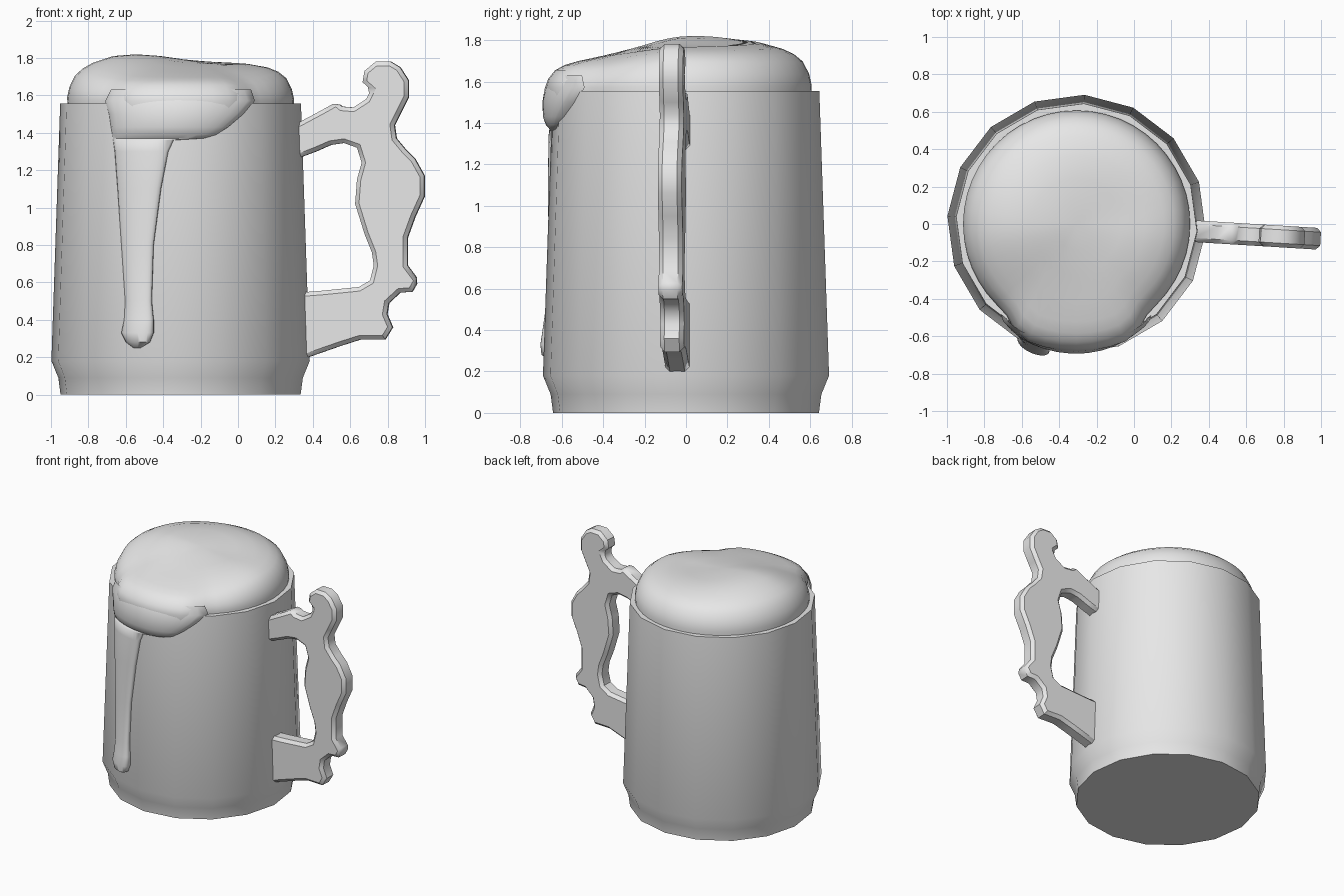
import bpy, bmesh
from math import sin, cos, pi, radians, sqrt, exp

cube = bpy.data.objects.get("Cube")
if cube:
    bpy.data.objects.remove(cube, do_unlink=True)

CX = -0.307              # mug axis
TWIST = radians(-3.5)    # small turn of the whole mug

grey = bpy.data.materials.new("plain_grey")
grey.use_nodes = True
grey.diffuse_color = (0.8, 0.8, 0.8, 1)
grey.node_tree.nodes["Principled BSDF"].inputs["Base Color"].default_value = (0.8, 0.8, 0.8, 1)


def finish(name, bm, angle, bevel=0):
    """Turn a bmesh into a shaded object, with an optional chamfer."""
    mesh = bpy.data.meshes.new(name)
    bm.to_mesh(mesh)
    bm.free()
    obj = bpy.data.objects.new(name, mesh)
    bpy.context.collection.objects.link(obj)
    mesh.materials.append(grey)
    bpy.ops.object.select_all(action='DESELECT')
    obj.select_set(True)
    bpy.context.view_layer.objects.active = obj
    if bevel:
        mod = obj.modifiers.new("chamfer", 'BEVEL')
        mod.width = bevel
        mod.segments = 1
        mod.limit_method = 'ANGLE'
        mod.angle_limit = radians(60)
        bpy.ops.object.modifier_apply(modifier=mod.name)
    bpy.ops.object.shade_smooth_by_angle(angle=radians(angle))
    return obj


def skin(rows, closed):
    """Join rows of points, listed top to bottom, with quads."""
    bm = bmesh.new()
    grid = [[bm.verts.new(p) for p in row] for row in rows]
    n = len(rows[0])
    for a, b in zip(grid, grid[1:]):
        for j in range(n if closed else n - 1):
            k = (j + 1) % n
            bm.faces.new((a[j], b[j], b[k], a[k]))
    bmesh.ops.remove_doubles(bm, verts=bm.verts, dist=0.0001)
    return bm


# Mug: sixteen-sided lathe, from the inner floor over the rim to the base
profile = [(0, 0.1), (0.6, 0.1), (0.603, 1.555), (0.645, 1.555),
           (0.692, 0.18), (0.655, 0.09), (0.643, 0), (0, 0)]
SIDES = 16
rings = []
for r, z in profile:
    angles = [TWIST + 2 * pi * j / SIDES for j in range(SIDES)]
    rings.append([(CX + r * cos(a), r * sin(a), z) for a in angles])
finish("mug_body", skin(rings, True), 24)


# Foam head: lumpy dome, pushed out over the rim at the front
def foam_point(t, h, a):
    over = min(1, max(0, (-sin(a) - 0.78) / 0.12))
    r = t * (0.607 + 0.073 * over)
    x, y = CX + r * cos(a), r * sin(a)
    front = min(1, max(0, -y / 0.5))
    h *= 1 - 0.28 * front * front * (3 - 2 * front)
    h += 0.035 * exp(-((x + 0.55) ** 2 + (y - 0.05) ** 2) / 0.09)
    h -= 0.02 * exp(-((x + 0.1) ** 2 + y * y) / 0.06)
    return x, y, 1.55 + h


dome = [(0, 0.235), (0.2, 0.235), (0.4, 0.235), (0.6, 0.23), (0.77, 0.205),
        (0.86, 0.18), (0.93, 0.145), (0.98, 0.085), (1, 0.03), (0.99, -0.04)]
SEG = 48
rings = [[foam_point(t, h, 2 * pi * j / SEG) for j in range(SEG)] for t, h in dome]
finish("foam_head", skin(rings, True), 50)

# Foam spill: rows of height, left edge, right edge and bulge
spill = [(1.63, -0.68, 0.07, 0.01), (1.57, -0.71, 0.09, 0.04), (1.5, -0.69, 0.03, 0.05),
         (1.43, -0.68, -0.05, 0.045), (1.39, -0.673, -0.11, 0.03), (1.37, -0.67, -0.18, 0.012),
         (1.36, -0.668, -0.34, 0.025), (1.3, -0.66, -0.37, 0.03), (1.1, -0.645, -0.41, 0.03),
         (0.8, -0.625, -0.45, 0.025), (0.5, -0.605, -0.46, 0.03), (0.4, -0.61, -0.45, 0.04),
         (0.33, -0.625, -0.45, 0.05), (0.28, -0.6, -0.47, 0.045), (0.25, -0.56, -0.52, 0)]
COLS = 14
rows = []
for z, left, right, bulge in spill:
    wall = 0.645 + 0.034 * (1.555 - z)
    row = []
    for j in range(COLS + 1):
        u = j / COLS
        x = left + (right - left) * (1 - cos(pi * u)) / 2
        swell = sqrt(max(0, sin(pi * u)))
        depth = sqrt(wall * wall - (x - CX) ** 2) - 0.018 + (bulge + 0.015) * swell
        row.append((x, -depth, z))
    rows.append(row)
finish("foam_spill", skin(rows, False), 50)

# Handle: carved outline with thickness and chamfered edges
outline = [(.3, 1.44), (.45, 1.52), (.53, 1.565), (.56, 1.54), (.62, 1.535), (.69, 1.58),
           (.715, 1.63), (.67, 1.67), (.68, 1.73), (.74, 1.78), (.82, 1.78), (.87, 1.75),
           (.915, 1.68), (.915, 1.59), (.87, 1.5), (.84, 1.44), (.85, 1.37), (.9, 1.31),
           (.95, 1.26), (1, 1.17), (1, 1.06), (.95, .95), (.91, .84), (.91, .69),
           (.97, .61), (.935, .55), (.87, .545), (.81, .49), (.8, .43), (.83, .36),
           (.79, .295), (.66, .295), (.55, .26), (.32, .18),
           (.32, .545), (.45, .555), (.65, .575), (.71, .61), (.73, .69), (.72, .76),
           (.68, .86), (.63, 1.02), (.64, 1.15), (.665, 1.24), (.64, 1.32), (.57, 1.345),
           (.5, 1.335), (.42, 1.3), (.3, 1.255)]
HALF = 0.058
bm = bmesh.new()
face = bm.faces.new([bm.verts.new((x - CX, -HALF, z)) for x, z in outline])
side = bmesh.ops.extrude_face_region(bm, geom=[face])
moved = [g for g in side["geom"] if isinstance(g, bmesh.types.BMVert)]
bmesh.ops.translate(bm, verts=moved, vec=(0, 2 * HALF, 0))
bmesh.ops.recalc_face_normals(bm, faces=bm.faces)
for v in bm.verts:
    x, y = v.co.x, v.co.y
    v.co.x = CX + x * cos(TWIST) - y * sin(TWIST)
    v.co.y = x * sin(TWIST) + y * cos(TWIST)
finish("handle", bm, 40, bevel=0.022)
